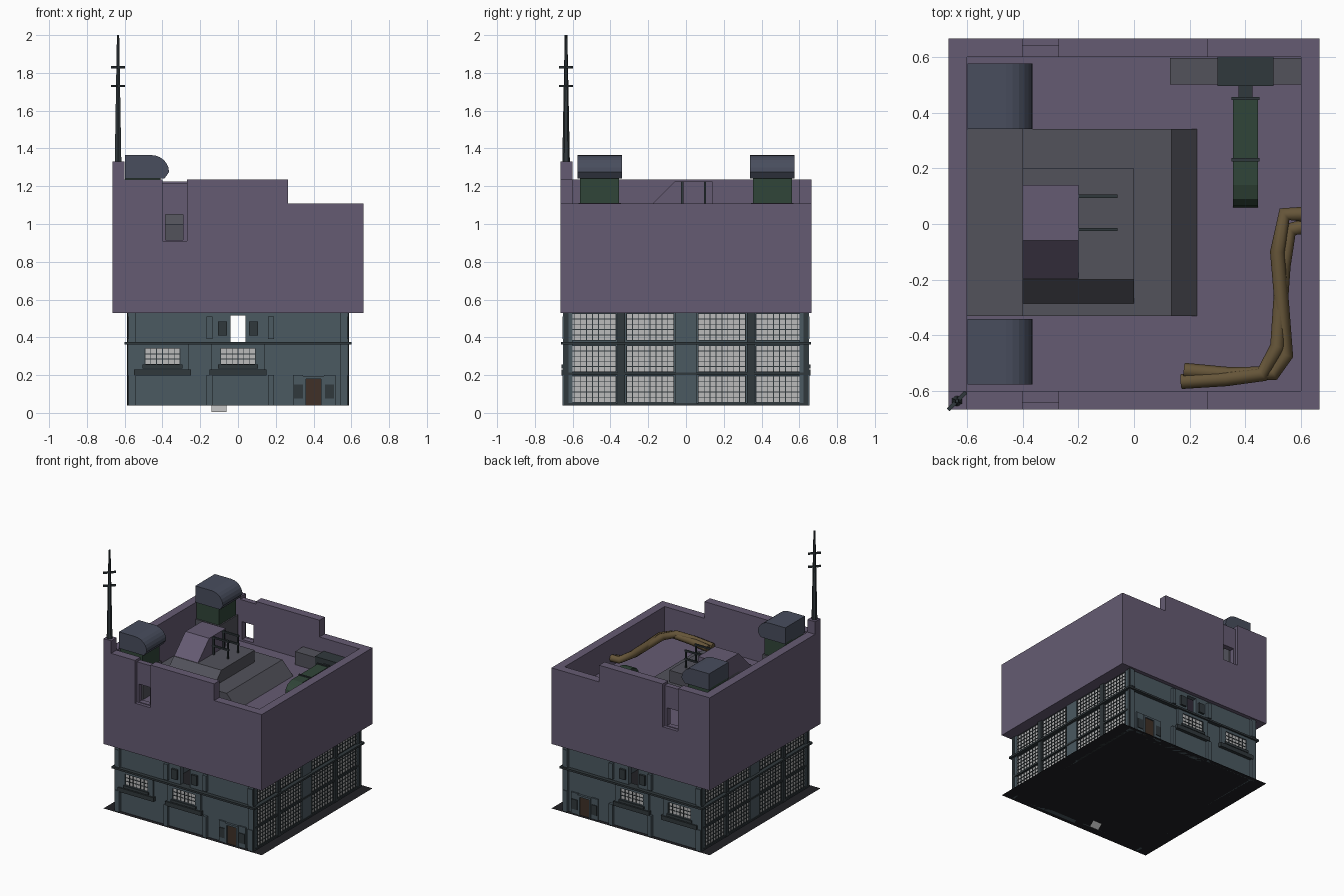
import bpy, bmesh, math
from mathutils import Matrix, Vector

if "Cube" in bpy.data.objects:
    bpy.data.objects.remove(bpy.data.objects["Cube"])


def material(name, r, g, b):
    m = bpy.data.materials.new(name)
    m.diffuse_color = (r, g, b, 1)
    m.use_nodes = True
    m.node_tree.nodes["Principled BSDF"].inputs["Base Color"].default_value = m.diffuse_color
    return m


PURPLE = material("purple_panel", 0.13, 0.105, 0.17)
ROOF = material("roof_grey", 0.085, 0.085, 0.105)
SLATE = material("slate_wall", 0.07, 0.10, 0.12)
DARK = material("dark_trim", 0.03, 0.04, 0.045)
BLACK = material("base_black", 0.015, 0.015, 0.018)
BROWN = material("door_brown", 0.05, 0.03, 0.02)
GREEN = material("green_metal", 0.03, 0.06, 0.04)
BLUE = material("hood_blue", 0.065, 0.075, 0.11)
OCHRE = material("pipe_ochre", 0.13, 0.09, 0.04)
PANE = material("pane_grey", 0.5, 0.5, 0.5)


def finish(name, bm, mat, mirror=""):
    bmesh.ops.recalc_face_normals(bm, faces=bm.faces)
    me = bpy.data.meshes.new(name)
    bm.to_mesh(me)
    bm.free()
    ob = bpy.data.objects.new(name, me)
    bpy.context.collection.objects.link(ob)
    if mat:
        me.materials.append(mat)
    if mirror:
        mod = ob.modifiers.new("mirror", 'MIRROR')
        mod.use_axis = [a in mirror for a in "XYZ"]
        mod.use_mirror_merge = False
    return ob


def boxes(name, items, mat, mirror=""):
    """Each item is x0, x1, y0, y1, z0, z1."""
    bm = bmesh.new()
    for x0, x1, y0, y1, z0, z1 in items:
        m = Matrix.Translation(((x0 + x1) / 2, (y0 + y1) / 2, (z0 + z1) / 2)) \
            @ Matrix.Diagonal((x1 - x0, y1 - y0, z1 - z0, 1))
        bmesh.ops.create_cube(bm, size=1, matrix=m)
    return finish(name, bm, mat, mirror)


def prism(name, pts, axis, a0, a1, mat, mirror=""):
    """Profile in (y,z) pushed along X, or in (x,z) pushed along Y."""
    bm = bmesh.new()
    place = (lambda p: (a0, p[0], p[1])) if axis == "X" else (lambda p: (p[0], a0, p[1]))
    face = bm.faces.new([bm.verts.new(place(p)) for p in pts])
    new = bmesh.ops.extrude_face_region(bm, geom=[face])["geom"]
    move = Vector((a1 - a0, 0, 0)) if axis == "X" else Vector((0, a1 - a0, 0))
    bmesh.ops.translate(bm, verts=[v for v in new if isinstance(v, bmesh.types.BMVert)], vec=move)
    return finish(name, bm, mat, mirror)


def sheet(name, pts, mat):
    bm = bmesh.new()
    bm.faces.new([bm.verts.new(p) for p in pts])
    return finish(name, bm, mat)


# Ground sheet and the small loose pane below it
R = 0.665
sheet("base_sheet", [(-R, -R, .04), (R, -R, .04), (R, R, .04), (-R, R, .04)], BLACK)
sheet("loose_pane", [(-.14, -.56, .005), (-.06, -.56, .005), (-.06, -.515, .045), (-.14, -.515, .045)], PANE)

# Upper storey: hollow box with stepped parapet and recessed vents
upper = boxes("upper_storey", [(-R, R, -R, R, .53, 1.235)], PURPLE)
cuts = {
    "roof_well": (-.6, .6, -.6, .6, .9, 1.5),
    "parapet_step": (.265, 1, -1, 1, 1.108, 1.5),
    "vent_recess_front": (-.4, -.27, -.8, -.64, .91, 1.5),
    "vent_recess_back": (-.4, -.27, .64, .8, .91, 1.5),
    "vent_hole": (-.385, -.29, -.9, .9, .915, 1.05),
    "vent_lip": (-.4, -.27, -.95, .95, 1.215, 1.6),
}
for name, dims in cuts.items():
    c = boxes(name + "_cutter", [dims], None)
    c.hide_render = True
    c.hide_set(True)
    mod = upper.modifiers.new(name, 'BOOLEAN')
    mod.operation, mod.object, mod.solver = 'DIFFERENCE', c, 'EXACT'

# Lower front and back walls, open at the upper doorway
boxes("front_wall", [(-.57, -.04, -.635, -.6, .04, .53), (.04, .57, -.635, -.6, .04, .53),
                     (-.04, .04, -.635, -.6, .04, .37), (-.04, .04, -.635, -.6, .515, .53)], SLATE, "Y")
bays, sills, panes, bars = [], [], [], []
for cx in (-.40, 0):
    bays += [(cx - .14, cx - .095, -.65, -.63, .23, .365), (cx + .095, cx + .14, -.65, -.63, .23, .365),
             (cx - .095, cx + .095, -.65, -.63, .34, .365), (cx - .095, cx + .095, -.65, -.63, .23, .258)]
    sills += [(cx - .15, cx + .15, -.66, -.63, .198, .23), (cx - .105, cx + .105, -.658, -.63, .235, .255)]
    panes.append((cx - .093, cx + .093, -.642, -.63, .258, .34))
    bars += [(cx - .093 + .031 * i - .002, cx - .093 + .031 * i + .002, -.646, -.63, .258, .34) for i in range(7)]
    bars += [(cx - .093, cx + .093, -.646, -.63, z - .002, z + .002) for z in (.285, .312)]
boxes("front_window_bays", bays, SLATE, "Y")
boxes("front_sills", sills, DARK, "Y")
boxes("front_panes", panes, PANE, "Y")
boxes("front_window_bars", bars, DARK, "Y")
boxes("front_pilasters", [(x - w, x + w, -.655, -.63, z0, z1)
                          for x, w in ((-.56, .02), (-.15, .016), (.175, .016), (.56, .02))
                          for z0, z1 in ((.04, .2), (.39, .51))]
      + [(.54, .58, -.65, -.6, .04, .53), (-.58, -.54, -.65, -.6, .04, .53)], SLATE, "Y")
boxes("front_ledge", [(-.6, .6, -.663, -.6, .362, .376)], DARK, "Y")
boxes("front_door", [(.36, .44, -.642, -.63, .04, .18)], BROWN, "Y")
boxes("door_surrounds", [(.345, .36, -.652, -.63, .04, .195), (.44, .455, -.652, -.63, .04, .195),
                         (.345, .455, -.652, -.63, .18, .195), (.29, .345, -.645, -.63, .04, .2),
                         (.455, .515, -.645, -.63, .04, .2)], SLATE, "Y")
boxes("wall_panels", [(cx - .024, cx + .024, -.65, -.63, z0, z0 + .075)
                      for cx, z0 in ((-.083, .41), (.083, .41), (.32, .075), (.485, .075))], DARK, "Y")

# Side walls with three rows of gridded windows
boxes("side_wall", [(.54, .568, -.635, .635, .04, .53)], SLATE, "X")
panes, bars, frames = [], [], []
for cy in (-.495, -.19, .19, .495):
    for z0, z1 in ((.055, .195), (.218, .355), (.385, .525)):
        y0, y1 = cy - .125, cy + .125
        panes.append((.56, .574, y0, y1, z0, z1))
        bars += [(.57, .579, y0 + .25 * i / 8 - .002, y0 + .25 * i / 8 + .002, z0, z1) for i in range(9)]
        bars += [(.57, .579, y0, y1, z0 + (z1 - z0) * j / 5 - .002, z0 + (z1 - z0) * j / 5 + .002) for j in range(6)]
boxes("side_panes", panes, PANE, "X")
boxes("side_window_bars", bars, DARK, "X")
boxes("side_pillars", [(.56, .588, y - .02, y + .02, .04, .53) for y in (-.342, .342)]
      + [(.56, .585, y - .012, y + .012, .04, .53) for y in (-.635, .635)], DARK, "X")
boxes("side_centre_pier", [(.56, .58, -.055, .055, .04, .53)], SLATE, "X")
boxes("side_ledges", [(.56, .6, -.66, .66, .362, .376), (.56, .585, -.64, .64, .2, .214),
                      (.56, .585, -.64, .64, .04, .052)], DARK, "X")

# Stepped roof housing
prism("roof_slab", [(-.4, .89), (.235, .89), (.135, 1.0), (-.4, 1.0)], "Y", -.33, .34, ROOF)
boxes("roof_walkway", [(-.6, -.4, -.33, .34, .89, .93)], ROOF)
prism("roof_platform", [(-.295, .99), (-.2, 1.09), (.2, 1.09), (.2, .99)], "X", -.4, 0, ROOF)
prism("roof_peak", [(-.295, .99), (-.06, 1.225), (.14, 1.225), (.14, .99)], "X", -.4, -.2, PURPLE)
rails = []
for y in (-.02, .1):
    rails += [(-.2, -.06, y - .006, y + .006, z, z + .012) for z in (1.15, 1.213)]
    rails += [(x - .006, x + .006, y - .006, y + .006, 1.09, 1.22) for x in (-.19, -.07)]
boxes("hatch_rails", rails, DARK)

# Two ventilator hoods with rounded noses on ducts
arc = [(-.46 + .095 * math.sin(a), 1.275 + .09 * math.cos(a)) for a in [math.pi / 2 * i / 6 for i in range(7)]]
prism("vent_hood", [(-.597, 1.24), (-.597, 1.365)] + arc + [(-.39, 1.24)], "Y", .34, .575, BLUE, "Y")
boxes("vent_duct", [(-.597, -.41, .355, .56, .89, 1.25)], GREEN, "Y")
boxes("vent_foot", [(-.597, -.4, .345, .57, .89, 1.11)], ROOF, "Y")

# Corner post and antenna mast
boxes("corner_post", [(-R, -.6, -R, -.6, 1.1, 1.33)], PURPLE)
bm = bmesh.new()
bmesh.ops.create_cone(bm, cap_ends=True, segments=6, radius1=.02, radius2=.007, depth=.67,
                      matrix=Matrix.Translation((-.635, -.635, 1.665)))
for z in (1.73, 1.83):
    bmesh.ops.create_cube(bm, size=1, matrix=Matrix.Translation((-.635, -.635, z))
                          @ Matrix.Rotation(math.radians(45), 4, 'Z') @ Matrix.Diagonal((.09, .014, .012, 1)))
finish("antenna_mast", bm, DARK)

# Back wall duct with an arched green branch
boxes("back_duct", [(.13, .6, .5, .595, .89, 1.0)], ROOF)
boxes("back_duct_joint", [(.3, .5, .495, .6, .89, 1.01)], DARK)
top = [(.06, .9), (.065, .94), (.09, .97), (.14, .985), (.45, .985)]
prism("green_duct", top + [(.45, .9)], "X", .355, .445, GREEN)
boxes("duct_bands", [(.35, .45, y - .006, y + .006, .89, .992) for y in (.23, .45)]
      + [(.375, .425, .45, .5, .91, .975)], DARK)

# Pair of bent pipes
paths = {
    "outer_pipe": [(.61, .035, .96), (.54, .035, .96), (.515, -.1, .96), (.545, -.47, .95), (.5, -.535, .95), (.34, -.54, .94), (.18, -.525, .93)],
    "inner_pipe": [(.61, -.01, .94), (.56, -.02, .94), (.535, -.15, .94), (.515, -.44, .96), (.46, -.54, .96), (.33, -.555, .95), (.17, -.565, .93)],
}
for name, pts in paths.items():
    cu = bpy.data.curves.new(name, 'CURVE')
    cu.dimensions, cu.bevel_depth, cu.bevel_resolution, cu.use_fill_caps = '3D', .027, 2, True
    sp = cu.splines.new('POLY')
    sp.points.add(len(pts) - 1)
    for p, co in zip(sp.points, pts):
        p.co = (*co, 1)
    cu.materials.append(OCHRE)
    bpy.context.collection.objects.link(bpy.data.objects.new(name, cu))
